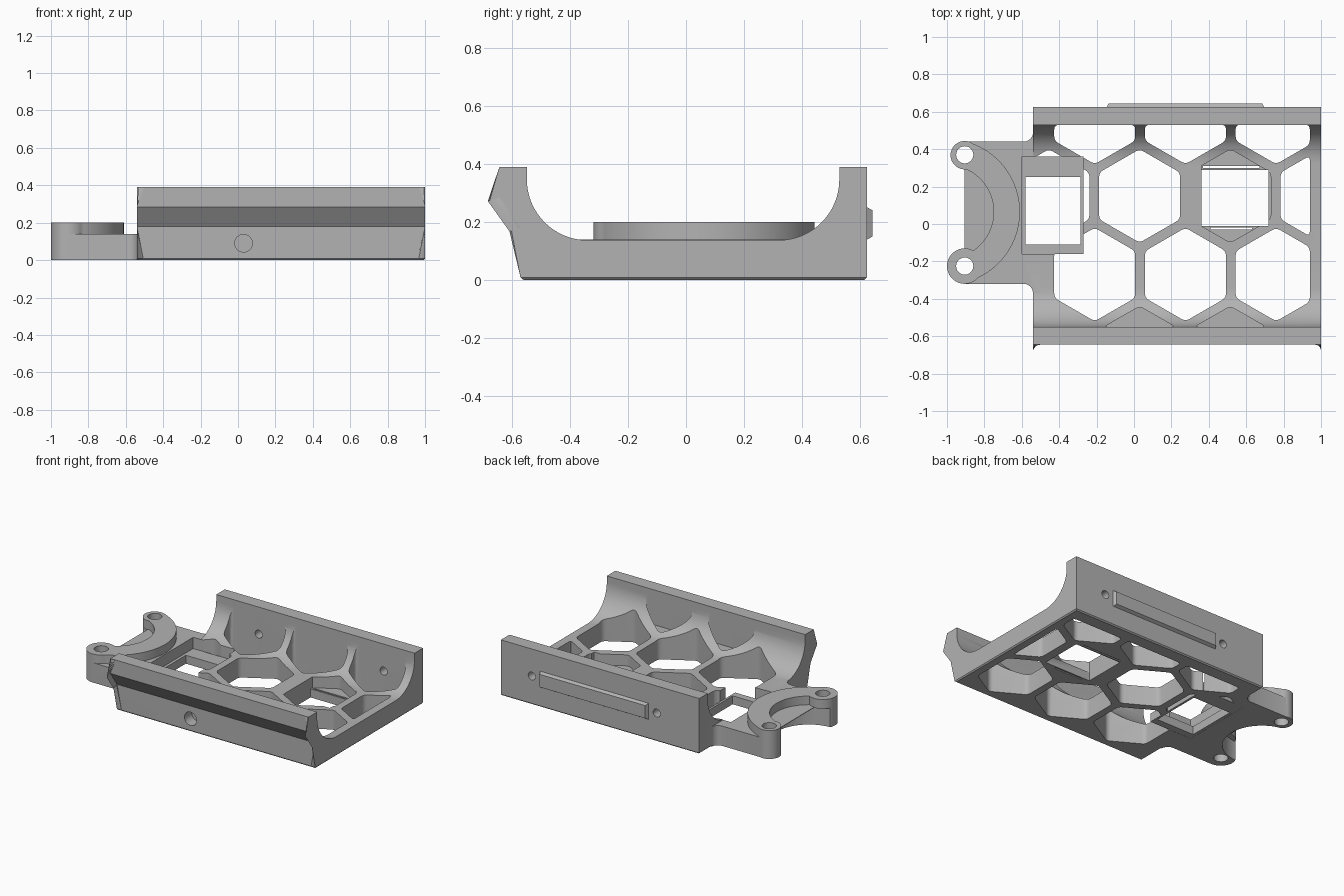
import bpy, bmesh
from math import sin, cos, pi, radians, sqrt
from mathutils import Vector, Matrix

cube = bpy.data.objects.get("Cube")
if cube:
    bpy.data.objects.remove(cube, do_unlink=True)

grey = bpy.data.materials.new("plain grey")
grey.use_nodes = True
grey.diffuse_color = (0.45, 0.45, 0.45, 1)
grey.node_tree.nodes["Principled BSDF"].inputs["Base Color"].default_value = grey.diffuse_color


def arc(cx, cy, r, start, end, n=12):
    angles = [radians(start + (end - start) * i / n) for i in range(n + 1)]
    return [(cx + r * cos(a), cy + r * sin(a)) for a in angles]


def make_object(name, bm):
    bmesh.ops.recalc_face_normals(bm, faces=bm.faces[:])
    mesh = bpy.data.meshes.new(name)
    bm.to_mesh(mesh)
    bm.free()
    obj = bpy.data.objects.new(name, mesh)
    bpy.context.collection.objects.link(obj)
    mesh.materials.append(grey)
    return obj


def prism_mesh(points, low, high):
    bm = bmesh.new()
    face = bm.faces.new([bm.verts.new((x, y, low)) for x, y in points])
    top = bmesh.ops.extrude_face_region(bm, geom=[face])["geom"]
    moved = [v for v in top if isinstance(v, bmesh.types.BMVert)]
    bmesh.ops.translate(bm, verts=moved, vec=(0, 0, high - low))
    return bm


def prism(name, points, low, high):
    return make_object(name, prism_mesh(points, low, high))


def rectangle(x0, x1, y0, y1):
    return [(x0, y0), (x1, y0), (x1, y1), (x0, y1)]


def rod(name, x, z, r, y0, y1):
    bm = prism_mesh(arc(0, 0, r, 0, 345, 23), -y1, -y0)
    bm.transform(Matrix.Translation((x, 0, z)) @ Matrix.Rotation(pi / 2, 4, "X"))
    return make_object(name, bm)


def clip(points, axis, limit, side):
    """Keep the part of a convex polygon on one side of a straight line."""
    out = []
    for i, p in enumerate(points):
        q = points[(i + 1) % len(points)]
        dp, dq = (p[axis] - limit) * side, (q[axis] - limit) * side
        if dp >= 0:
            out.append(p)
        if dp * dq < 0:
            t = dp / (dp - dq)
            out.append(tuple(a + (b - a) * t for a, b in zip(p, q)))
    return out


def rounded(points, radius=0.025, n=5):
    out = []
    for i, p in enumerate(points):
        p = Vector(p)
        a, b = Vector(points[i - 1]) - p, Vector(points[(i + 1) % len(points)]) - p
        cut = min(radius, a.length * 0.4, b.length * 0.4)
        a, b = p + a.normalized() * cut, p + b.normalized() * cut
        for k in range(n + 1):
            t = k / n
            out.append(tuple(a * (1 - t) ** 2 + p * 2 * t * (1 - t) + b * t * t))
    return out


def hexagon(x, y):
    pts = arc(x, y, 0.25, 90, 390, 5)
    for axis, limit, side in ((0, 0.94, -1), (0, -0.6, 1), (1, 0.53, -1), (1, -0.55, 1)):
        pts = clip(pts, axis, limit, side)
    return rounded(pts)


def combine(target, tools, operation):
    for tool in tools:
        mod = target.modifiers.new("combine", "BOOLEAN")
        mod.operation, mod.solver, mod.object = operation, "EXACT", tool
    deps = bpy.context.evaluated_depsgraph_get()
    mesh = bpy.data.meshes.new_from_object(target.evaluated_get(deps))
    target.modifiers.clear()
    target.data = mesh
    for tool in tools:
        bpy.data.objects.remove(tool, do_unlink=True)


# Cradle: cross-section with two curved walls, run along x
FLOOR, TOP, R = 0.137, 0.39, 0.21
outer_front = [(-0.645, TOP), (-0.645, 0.285), (-0.57, 0.18), (-0.57, 0)]
outer_back = [(0.625, 0), (0.625, TOP)]
section = outer_front + outer_back + [(0.53, TOP)]
section += arc(0.53 - R, FLOOR + R, R, 0, -90, 16) + arc(-0.55 + R, FLOOR + R, R, -90, -180, 16)
section += [(-0.55, TOP)]
bm = prism_mesh(section, -0.54, 1.0)
bm.transform(Matrix(((0, 0, 1, 0), (1, 0, 0, 0), (0, 1, 0, 0), (0, 0, 0, 1))))


def on_outside(v):
    return any(abs(v.co.y - y) + abs(v.co.z - z) < 1e-4 for y, z in outer_front + outer_back)


ends = [e for e in bm.edges if all(on_outside(v) for v in e.verts)
        and abs(e.verts[0].co.x - e.verts[1].co.x) < 1e-4
        and abs(e.verts[0].co.y - e.verts[1].co.y) < 0.2]
bmesh.ops.bevel(bm, geom=ends, offset=0.04, segments=6, profile=0.5, affect="EDGES")
rim = [e for e in bm.edges if all(v.co.z < 1e-4 for v in e.verts)]
bmesh.ops.bevel(bm, geom=rim, offset=0.008, segments=1, affect="EDGES")
cradle = make_object("cradle", bm)

# Mounting bracket: low base, taller crescent and round ears
CX, CY = -1.0, 0.065
ears = [(-0.905, -0.225, 0.095), (-0.905, 0.368, 0.076)]
base_outline = [(-0.905, -0.32), (-0.59, -0.32)] + arc(-0.59, -0.37, 0.05, 90, 0, 6)
base_outline += [(-0.5, -0.37), (-0.5, 0.49)] + arc(-0.59, 0.49, 0.05, 0, -90, 6) + [(-0.905, 0.44)]
crescent_outline = arc(CX, CY, 0.39, -74, 74, 40) + arc(CX, CY, 0.25, 74, -74, 32)
parts = [prism("bracket_base", base_outline, 0, FLOOR + 0.002),
         prism("bracket_crescent", crescent_outline, 0.001, 0.2)]
parts += [prism("bracket_ear", arc(x, y, r, 0, 350, 35), 0, 0.2) for x, y, r in ears]
combine(cradle, parts, "UNION")

# Honeycomb openings, shallow wall pockets, strap windows and screw holes
STEP = 0.485
ROW = STEP * sqrt(3) / 2
cutters = []
for col in range(3):
    x = -0.21 + col * STEP
    for y in (-0.27, -0.27 + 2 * ROW):
        cutters.append(prism("cutter", hexagon(x, y), -0.1, 0.6))
for col in (0, 1, 3):
    cutters.append(prism("cutter", hexagon(-0.455 + col * STEP, -0.27 + ROW), -0.1, 0.6))
for col in (1, 2):
    cutters.append(prism("cutter", hexagon(-0.455 + col * STEP, -0.27 - ROW), 0.145, 0.37))
window_pocket = clip(hexagon(0.515, -0.27 + ROW), 0, 0.36, 1)
cutters += [prism("cutter", window_pocket, 0.06, 0.6),
            prism("cutter", rectangle(0.36, 0.72, -0.01, 0.29), -0.1, 0.6),
            prism("cutter", rectangle(0.37, 0.67, 0.3, 0.31), -0.1, 0.6),
            prism("cutter", rectangle(0.41, 0.63, -0.03, -0.02), -0.1, 0.6),
            prism("cutter", rectangle(-0.6, -0.27, -0.16, 0.36), -0.1, 0.6),
            prism("cutter", arc(CX, CY, 0.25, 0, 350, 71), -0.1, 0.135)]
cutters += [prism("cutter", arc(-0.905, y, 0.046, 0, 345, 23), -0.1, 0.4) for y in (-0.225, 0.37)]
cutters += [rod("cutter", x, 0.2, 0.028, 0.45, 0.7) for x in (-0.21, 0.76)]
cutters.append(rod("cutter", 0.03, 0.09, 0.047, -0.7, -0.49))

# Keep the ears clear of the round notch
combine(cradle, cutters, "DIFFERENCE")

# Strap window frame set low in the floor
frame = prism("strap_frame", rectangle(-0.602, -0.27, -0.16, 0.36), 0.001, 0.06)
combine(frame, [prism("cutter", rectangle(-0.58, -0.285, -0.11, 0.25), -0.1, 0.3)], "DIFFERENCE")

# Raised rib on the back wall with sloped edges
bm = bmesh.new()
bmesh.ops.create_cube(bm, size=1)
for v in bm.verts:
    slope = 0.015 if v.co.y > 0 else 0
    v.co = (0.275 + (0.85 - 2 * slope) * v.co.x, 0.632 + 0.026 * v.co.y,
            0.195 + (0.12 - 2 * slope) * v.co.z)
make_object("back_rib", bm)

# Smooth curved surfaces, crisp edges
bpy.ops.object.select_all(action="DESELECT")
cradle.select_set(True)
bpy.context.view_layer.objects.active = cradle
bpy.ops.object.shade_smooth_by_angle(angle=radians(30))
